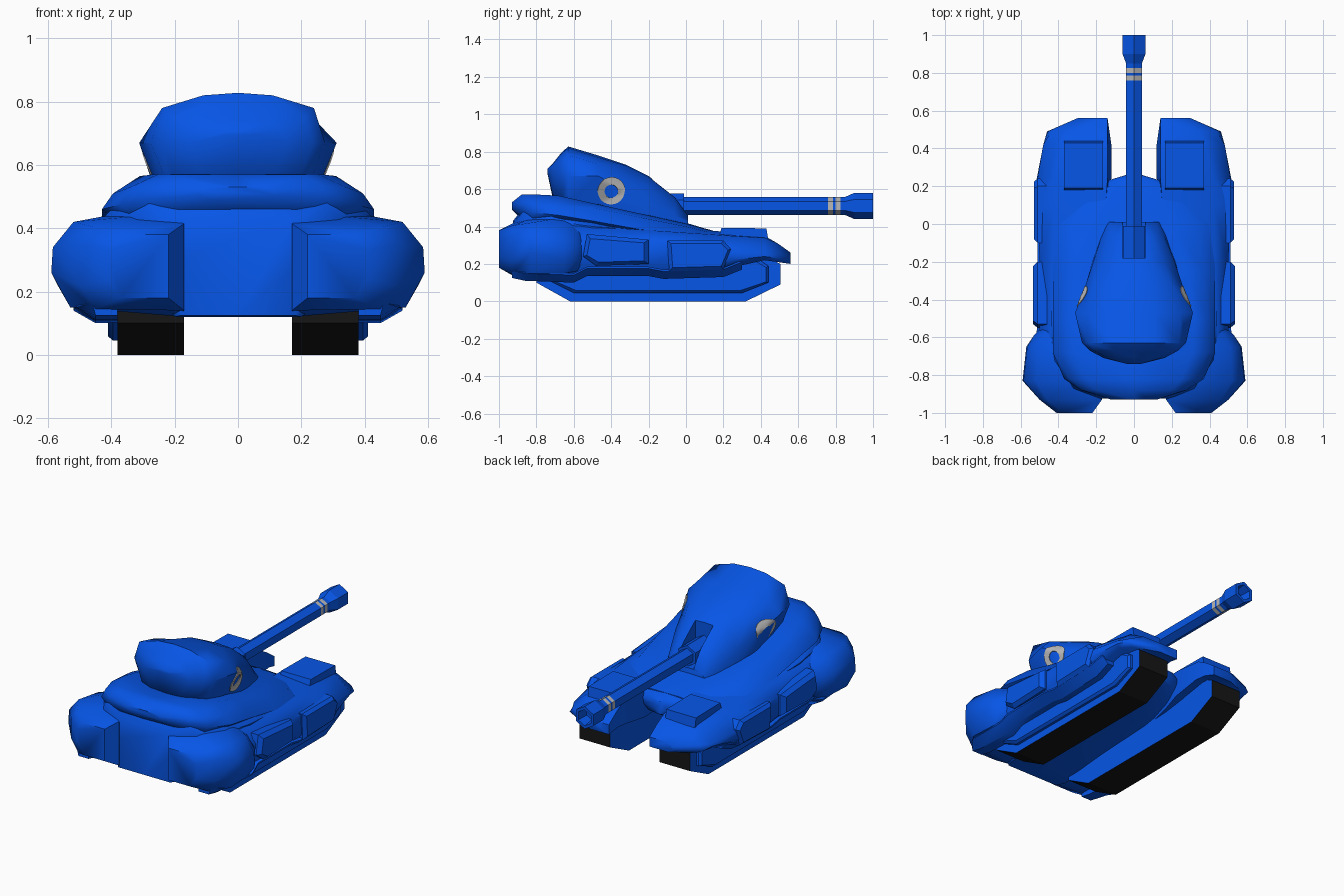
import bpy, bmesh, math
from mathutils import Vector
from mathutils.bvhtree import BVHTree

if "Cube" in bpy.data.objects:
    bpy.data.objects.remove(bpy.data.objects["Cube"])


def material(name, rgb):
    m = bpy.data.materials.new(name)
    m.diffuse_color = (*rgb, 1)
    m.use_nodes = True
    m.node_tree.nodes["Principled BSDF"].inputs["Base Color"].default_value = m.diffuse_color
    return m


BLUE = material("blue paint", (0.002, 0.092, 0.80))
BLACK = material("black rubber", (0.008, 0.008, 0.008))
GREY = material("light grey marking", (0.48, 0.48, 0.48))


def finish(name, bm, mirror=False, angle=35, mats=(BLUE,), rule=None):
    """Turn a bmesh into a shaded, optionally mirrored object."""
    bmesh.ops.recalc_face_normals(bm, faces=bm.faces)
    if rule:
        for f in bm.faces:
            f.material_index = rule(f)
    me = bpy.data.meshes.new(name)
    bm.to_mesh(me)
    bm.free()
    ob = bpy.data.objects.new(name, me)
    bpy.context.collection.objects.link(ob)
    for m in mats:
        me.materials.append(m)
    bpy.ops.object.select_all(action='DESELECT')
    ob.select_set(True)
    bpy.context.view_layer.objects.active = ob
    if mirror:
        ob.modifiers.new("mirror", 'MIRROR').use_mirror_merge = False
        bpy.ops.object.modifier_apply(modifier="mirror")
    if angle:
        bpy.ops.object.shade_smooth_by_angle(angle=math.radians(angle))
    return ob


def skin(bm, rings):
    """Bridge equal-sized point rings and cap both ends."""
    rows = [[bm.verts.new(p) for p in r] for r in rings]
    n = len(rows[0])
    for a, b in zip(rows, rows[1:]):
        for i in range(n):
            j = (i + 1) % n
            bm.faces.new((a[i], a[j], b[j], b[i]))
    bm.faces.new(rows[0])
    bm.faces.new(rows[-1][::-1])


def loft(name, sections, centred=True, angle=50):
    """Sections are (y, [(x, z)...]); centred ones are half outlines."""
    rings = []
    for y, pts in sections:
        ring = [(x, y, z) for x, z in pts]
        if centred:
            ring += [(-x, y, z) for x, z in pts[-2:0:-1]]
        rings.append(ring)
    bm = bmesh.new()
    skin(bm, rings)
    return finish(name, bm, mirror=not centred, angle=angle)


def plate(name, outline, x0, x1, chamfer=0.0, **kw):
    """Mirrored side plate from a (y, z) outline, outer edge chamfered."""
    cy = sum(p[0] for p in outline) / len(outline)
    cz = sum(p[1] for p in outline) / len(outline)
    dy = max(abs(p[0] - cy) for p in outline)
    dz = max(abs(p[1] - cz) for p in outline)
    rings = [[(x0, y, z) for y, z in outline]]
    if chamfer:
        rings.append([(x1 - chamfer, y, z) for y, z in outline])
    ky, kz = 1 - chamfer / dy, 1 - chamfer / dz
    rings.append([(x1, cy + (y - cy) * ky, cz + (z - cz) * kz) for y, z in outline])
    bm = bmesh.new()
    skin(bm, rings)
    return finish(name, bm, mirror=True, angle=20, **kw)


# Central hull
loft("hull", [
    (-.925, [(0, .125), (.18, .125), (.20, .30), (.20, .40), (.17, .42), (0, .43)]),
    (-.87, [(0, .12), (.20, .12), (.30, .30), (.32, .43), (.28, .48), (0, .50)]),
    (-.72, [(0, .12), (.20, .12), (.42, .30), (.43, .43), (.39, .47), (0, .50)]),
    (-.50, [(0, .14), (.20, .14), (.43, .30), (.44, .40), (.36, .46), (0, .48)]),
    (-.10, [(0, .16), (.18, .16), (.42, .30), (.42, .37), (.30, .40), (0, .42)]),
    (.12, [(0, .20), (.16, .20), (.30, .28), (.30, .36), (.20, .37), (0, .385)]),
    (.23, [(0, .23), (.10, .24), (.14, .28), (.14, .31), (.10, .345), (0, .35)]),
    (.26, [(0, .25), (.02, .25), (.04, .28), (.04, .31), (.02, .325), (0, .33)])])

# Raised collar around the turret
loft("turret_collar", [
    (-.93, [(0, .49), (.08, .49), (.12, .505), (.12, .52), (.08, .53), (0, .53)]),
    (-.88, [(0, .44), (.22, .45), (.28, .495), (.27, .53), (.20, .57), (0, .57)]),
    (-.82, [(0, .42), (.32, .42), (.37, .475), (.34, .53), (.25, .572), (0, .57)]),
    (-.68, [(0, .42), (.38, .42), (.43, .46), (.395, .51), (.31, .565), (0, .55)]),
    (-.50, [(0, .42), (.38, .40), (.43, .43), (.39, .50), (.32, .525), (0, .50)]),
    (-.25, [(0, .38), (.38, .37), (.43, .385), (.37, .45), (.28, .47), (0, .46)]),
    (0, [(0, .34), (.36, .34), (.41, .36), (.34, .40), (.20, .415), (0, .42)]),
    (.20, [(0, .33), (.15, .33), (.20, .34), (.18, .35), (.10, .36), (0, .36)])])

# Track guards ending in the two forward prongs
loft("track_guard", [
    (-.70, [(.20, .14), (.46, .14), (.50, .22), (.50, .30), (.44, .41), (.20, .42)]),
    (-.20, [(.20, .15), (.46, .15), (.50, .20), (.50, .32), (.43, .38), (.20, .40)]),
    (.10, [(.15, .17), (.48, .15), (.51, .18), (.51, .31), (.42, .36), (.15, .38)]),
    (.24, [(.12, .19), (.47, .18), (.515, .22), (.51, .27), (.42, .35), (.14, .37)]),
    (.42, [(.12, .22), (.46, .22), (.48, .24), (.48, .26), (.38, .34), (.14, .35)]),
    (.49, [(.13, .22), (.42, .21), (.46, .23), (.44, .26), (.34, .31), (.14, .31)]),
    (.56, [(.14, .20), (.27, .20), (.30, .22), (.30, .24), (.26, .26), (.14, .26)])],
    centred=False)

# Bulging rear pods
loft("rear_pod", [
    (-1.0, [(.22, .18), (.37, .18), (.41, .24), (.41, .33), (.37, .38), (.22, .38)]),
    (-.93, [(.17, .14), (.45, .145), (.50, .22), (.50, .35), (.46, .405), (.17, .415)]),
    (-.83, [(.17, .12), (.53, .15), (.59, .26), (.585, .34), (.52, .42), (.30, .44)]),
    (-.65, [(.17, .13), (.52, .15), (.57, .22), (.565, .31), (.51, .40), (.36, .45)]),
    (-.59, [(.20, .15), (.49, .16), (.53, .22), (.53, .30), (.48, .37), (.36, .43)]),
    (-.54, [(.20, .17), (.42, .18), (.48, .22), (.48, .30), (.43, .36), (.36, .39)])],
    centred=False)

# Side skirt panels, lower lips and hood boxes
plate("middle_skirt_panel", [(-.53, .36), (-.20, .33), (-.20, .20), (-.48, .19), (-.55, .24)],
      .46, .535, .025)
plate("front_skirt_panel", [(-.10, .325), (.20, .325), (.24, .28), (.20, .17), (-.09, .16)],
      .46, .53, .02)
plate("hood_box", [(.17, .33), (.19, .393), (.43, .39), (.44, .33)], .165, .37)
loft("skirt_lip", [(y, [(.38, z), (.45, z), (.45 + w, z + .04), (.45 + w, z + .05), (.38, z + .05)])
                   for y, z, w in ((-.93, .125, .01), (-.86, .11, .06), (-.60, .10, .07),
                                   (-.53, .135, .06), (-.20, .135, .06), (-.12, .12, .06),
                                   (.20, .13, .06), (.30, .17, .04))], centred=False, angle=30)

# Tracks: black running surface, blue sides
plate("track", [(-.80, .10), (-.62, 0), (.32, 0), (.505, .09), (.505, .20),
                (.42, .24), (-.70, .24), (-.80, .18)], .17, .38,
      mats=(BLUE, BLACK), rule=lambda f: int(abs(f.normal.x) < .9))
plate("track_side_cover", [(-.73, .11), (-.60, .045), (.30, .045), (.44, .10),
                           (.44, .19), (.38, .23), (-.70, .2)], .37, .41, .015)

# Turret
turret = loft("turret", [
    (-.74, [(0, .68), (.02, .685), (.04, .695), (.04, .705), (.02, .71), (0, .71)]),
    (-.71, [(0, .54), (.11, .56), (.16, .67), (.14, .715), (.08, .735), (0, .74)]),
    (-.67, [(0, .52), (.19, .545), (.235, .67), (.21, .75), (.11, .785), (0, .79)]),
    (-.63, [(0, .50), (.22, .53), (.275, .67), (.24, .78), (.11, .82), (0, .828)]),
    (-.47, [(0, .46), (.25, .52), (.312, .67), (.25, .735), (.11, .77), (0, .78)]),
    (-.32, [(0, .44), (.25, .48), (.255, .59), (.20, .68), (.10, .725), (0, .73)]),
    (-.20, [(0, .42), (.22, .44), (.215, .54), (.16, .62), (.09, .665), (0, .67)]),
    (-.06, [(0, .40), (.17, .42), (.16, .46), (.13, .51), (.09, .555), (0, .56)]),
    (.01, [(0, .38), (.14, .40), (.13, .42), (.11, .44), (.07, .46), (0, .46)])])

# Grey rings laid on the turret sides
surface = BVHTree.FromObject(turret, bpy.context.evaluated_depsgraph_get())
bm = bmesh.new()
rows = []
for r in (.036, .048, .060, .072):
    row = []
    for i in range(24):
        a = math.tau * i / 24
        hit, normal, _, _ = surface.ray_cast(
            Vector((1, -.40 + r * math.cos(a), .59 + r * math.sin(a))), Vector((-1, 0, 0)))
        row.append(bm.verts.new(hit + normal * .006))
    rows.append(row)
for a, b in zip(rows, rows[1:]):
    for i in range(24):
        j = (i + 1) % 24
        bm.faces.new((a[i], b[i], b[j], a[j]))
bmesh.ops.recalc_face_normals(bm, faces=bm.faces)
bmesh.ops.solidify(bm, geom=bm.faces[:], thickness=.004)
finish("side_ring_marking", bm, mirror=True, mats=(GREY,))

# Open slot in the turret for the gun
bm = bmesh.new()
skin(bm, [[(x, y, z) for x, z in ((-.062, .45), (.062, .45), (.062, .95), (-.062, .95))]
          for y in (-.18, .15)])
cutter = finish("slot_cutter", bm, angle=0)
cutter.hide_render = True
cut = turret.modifiers.new("gun slot", 'BOOLEAN')
cut.operation, cut.solver, cut.object = 'DIFFERENCE', 'EXACT', cutter
bpy.context.view_layer.objects.active = turret
bpy.ops.object.modifier_apply(modifier=cut.name)
bpy.data.objects.remove(cutter)

# Six-sided gun with two grey bands and a hollow flared muzzle
stations = [(-.18, .066), (-.01, .066), (-.01, .048), (.76, .048), (.785, .048), (.80, .048),
            (.825, .048), (.85, .048), (.90, .070), (1.0, .070), (1.0, .050), (.93, .040)]
bm = bmesh.new()
skin(bm, [[(r * math.sin(math.tau * k / 6), y, .51 + r * math.cos(math.tau * k / 6))
           for k in range(6)] for y, r in stations])


def band(f):
    y = f.calc_center_median().y
    return int(.76 < y < .785 or .80 < y < .825)


finish("gun_barrel", bm, angle=20, mats=(BLUE, GREY), rule=band)
